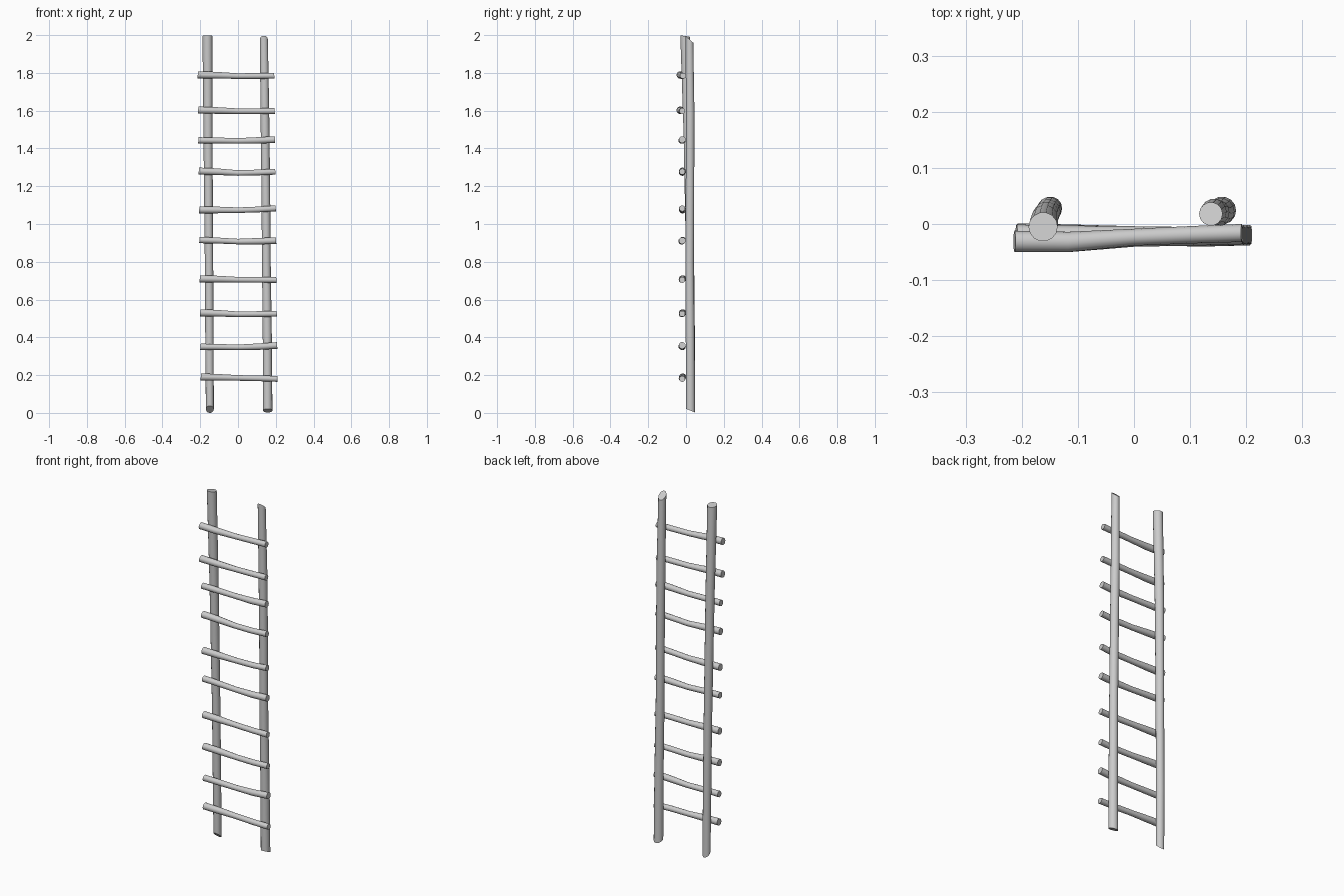
import bpy
import bmesh
import math
from mathutils import Vector

cube = bpy.data.objects.get("Cube")
if cube:
    bpy.data.objects.remove(cube, do_unlink=True)

wood = bpy.data.materials.new("plain_grey")
wood.use_nodes = True
wood.diffuse_color = (0.6, 0.6, 0.6, 1)
wood.node_tree.nodes["Principled BSDF"].inputs["Base Color"].default_value = (0.6, 0.6, 0.6, 1)


def stick(name, axis, stations, cuts=((0, 0), (0, 0)), sides=14):
    """Loft rings along an axis; stations are (centre, radius), cuts tilt the ends."""
    bm = bmesh.new()
    along = Vector(axis)
    u = Vector((1, 0, 0)) if along.z else Vector((0, 1, 0))
    v = along.cross(u)
    rings = []
    for i, (centre, radius) in enumerate(stations):
        tilt = cuts[0] if i == 0 else cuts[1] if i == len(stations) - 1 else (0, 0)
        ring = []
        for k in range(sides):
            a = math.tau * k / sides
            off = (u * math.cos(a) + v * math.sin(a)) * radius
            shift = off.dot(u) * tilt[0] + off.dot(v) * tilt[1]
            ring.append(bm.verts.new(Vector(centre) + off + along * shift))
        rings.append(ring)
    for low, high in zip(rings, rings[1:]):
        for k in range(sides):
            n = (k + 1) % sides
            bm.faces.new((low[k], low[n], high[n], high[k]))
    bm.faces.new(rings[0][::-1])
    bm.faces.new(rings[-1])
    bmesh.ops.recalc_face_normals(bm, faces=bm.faces)
    mesh = bpy.data.meshes.new(name)
    bm.to_mesh(mesh)
    bm.free()
    mesh.materials.append(wood)
    obj = bpy.data.objects.new(name, mesh)
    bpy.context.collection.objects.link(obj)
    bpy.ops.object.select_all(action="DESELECT")
    obj.select_set(True)
    bpy.context.view_layer.objects.active = obj
    bpy.ops.object.shade_smooth_by_angle(angle=math.radians(40))
    return obj


# Uprights: slightly crooked poles with slanting sawn ends
stick("right_pole", (0, 0, 1), [
    ((-0.149, 0.028, 0.019), 0.021), ((-0.151, 0.026, 0.35), 0.022),
    ((-0.153, 0.022, 0.75), 0.022), ((-0.156, 0.017, 1.1), 0.023),
    ((-0.159, 0.010, 1.5), 0.024), ((-0.162, -0.005, 1.995), 0.026),
], cuts=((0, -0.9), (0, -0.15)))
stick("left_pole", (0, 0, 1), [
    ((0.157, 0.024, 0.012), 0.025), ((0.155, 0.022, 0.4), 0.024),
    ((0.150, 0.019, 0.8), 0.023), ((0.147, 0.021, 1.2), 0.023),
    ((0.142, 0.022, 1.6), 0.023), ((0.137, 0.018, 1.978), 0.021),
], cuts=((0, -0.4), (0, -0.9)))

# Rungs: height at left-hand end, middle and right-hand end of each row
rows = [
    (0.19, 0.185, 0.18), (0.35, 0.347, 0.357), (0.53, 0.522, 0.525),
    (0.71, 0.705, 0.704), (0.915, 0.907, 0.912), (1.075, 1.073, 1.083),
    (1.28, 1.27, 1.277), (1.443, 1.44, 1.447), (1.603, 1.597, 1.598),
    (1.79, 1.783, 1.785),
]
for i, (z0, z1, z2) in enumerate(rows):
    t = i / (len(rows) - 1)
    x0, x1 = -0.197 - 0.016 * t, 0.209 - 0.017 * t
    y0 = -0.031 if i >= 8 else -0.018
    y2 = -0.020 if i < 9 else -0.016
    r0, r2 = (0.019, 0.016) if i % 3 != 1 else (0.017, 0.018)
    stick(f"rung_{i + 1}", (1, 0, 0), [
        ((x0, y0, z0), r0), ((x0 * 0.55, y0 - 0.001, z0 * 0.7 + z1 * 0.3), r0 * 0.95),
        ((0, (y0 + y2) / 2, z1), 0.015),
        ((x1 * 0.55, y2 - 0.003, z1 * 0.6 + z2 * 0.4), r2 * 0.97), ((x1, y2, z2), r2),
    ], cuts=((0, 0.1), (0, -0.08)))
